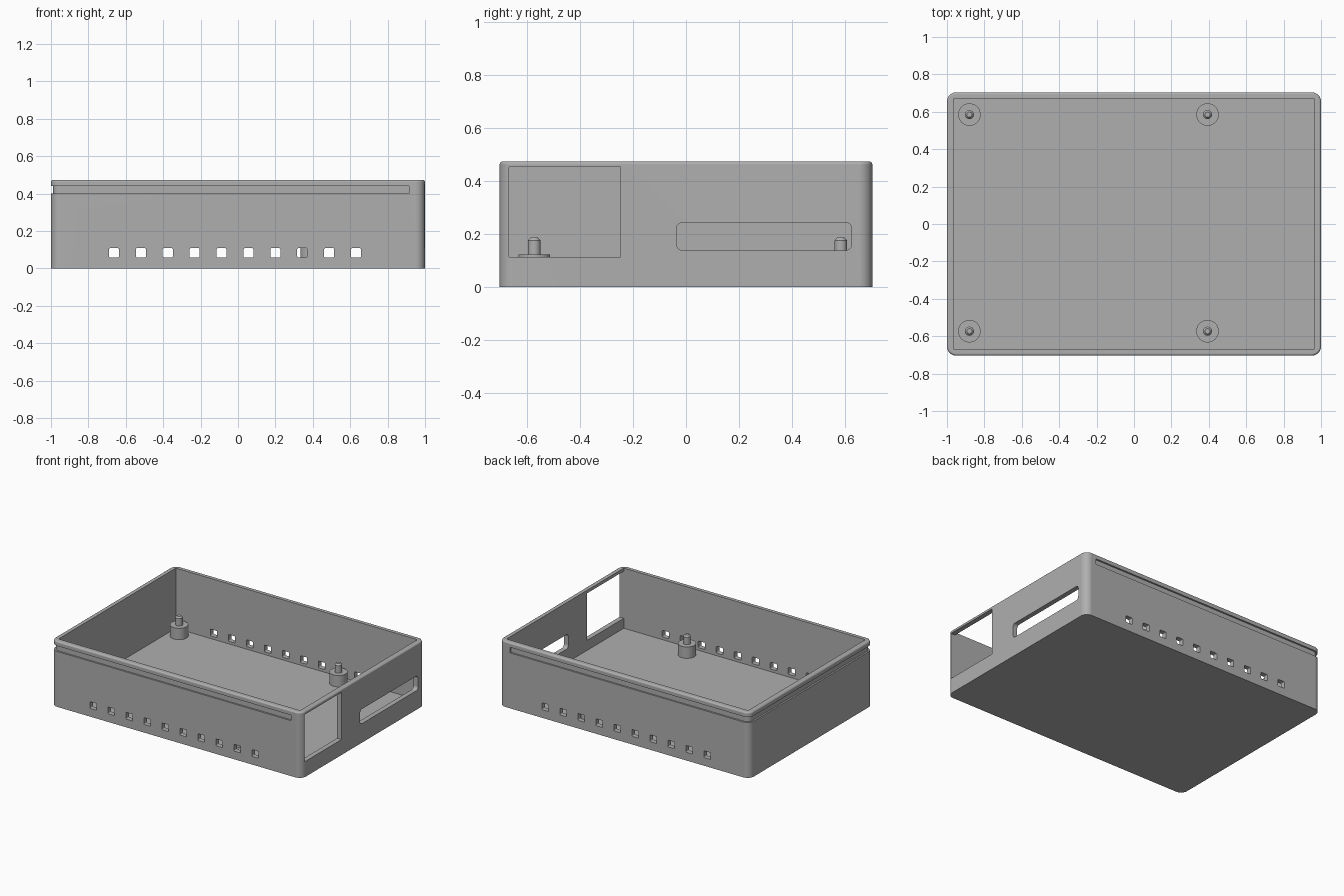
import bpy, bmesh, math
from mathutils import Vector

old = bpy.data.objects.get("Cube")
if old:
    bpy.data.objects.remove(old, do_unlink=True)

HALF_X, HALF_Y, HEIGHT = 1.0, 0.704, 0.474
WALL, FLOOR, CORNER = 0.035, 0.04, 0.05

grey = bpy.data.materials.new("plain grey")
grey.use_nodes = True
colour = (0.43, 0.43, 0.43, 1)
grey.diffuse_color = colour
grey.node_tree.nodes["Principled BSDF"].inputs["Base Color"].default_value = colour


def add_object(name, bm):
    mesh = bpy.data.meshes.new(name)
    bm.normal_update()
    bm.to_mesh(mesh)
    bm.free()
    mesh.materials.append(grey)
    obj = bpy.data.objects.new(name, mesh)
    bpy.context.collection.objects.link(obj)
    return obj


def box(name, low, high, axis=2, radius=0, rim=0):
    """Box between two corners; edges along axis rounded, top rim optional."""
    bm = bmesh.new()
    bmesh.ops.create_cube(bm, size=1)
    low, high = Vector(low), Vector(high)
    for v in bm.verts:
        v.co = Vector([lo + (c + 0.5) * (hi - lo) for c, lo, hi in zip(v.co, low, high)])
    if radius:
        edges = [e for e in bm.edges
                 if abs(e.verts[0].co[axis] - e.verts[1].co[axis]) > 1e-5]
        bmesh.ops.bevel(bm, geom=edges, offset=radius, segments=8, profile=0.5, affect='EDGES')
    if rim:
        edges = [e for e in bm.edges if all(v.co.z > high.z - 1e-5 for v in e.verts)]
        bmesh.ops.bevel(bm, geom=edges, offset=rim, segments=4, profile=0.5, affect='EDGES')
    return add_object(name, bm)


def activate(obj):
    bpy.ops.object.select_all(action='DESELECT')
    obj.select_set(True)
    bpy.context.view_layer.objects.active = obj


def cut(obj, cutter):
    activate(obj)
    mod = obj.modifiers.new("cut", 'BOOLEAN')
    mod.operation, mod.solver, mod.object = 'DIFFERENCE', 'EXACT', cutter
    bpy.ops.object.modifier_apply(modifier=mod.name)
    bpy.data.objects.remove(cutter, do_unlink=True)


def smooth(obj):
    activate(obj)
    bpy.ops.object.shade_smooth_by_angle(angle=math.radians(30))


# Open tray with rounded corners and rounded outer rim
tray = box("enclosure_tray", (-HALF_X, -HALF_Y, 0), (HALF_X, HALF_Y, HEIGHT),
           radius=CORNER, rim=0.012)
cut(tray, box("cavity_cutter", (WALL - HALF_X, WALL - HALF_Y, FLOOR),
              (HALF_X - WALL, HALF_Y - WALL, 1)))

# Lid groove around the left-hand end and along both long sides
DEPTH = 0.012
groove = box("groove_cutter", (-1.1, -0.8, 0.4), (0.915, 0.8, 0.44))
cut(groove, box("groove_core", (DEPTH - HALF_X, DEPTH - HALF_Y, 0.3),
                (HALF_X, HALF_Y - DEPTH, 0.6), radius=CORNER - DEPTH))
cut(tray, groove)

# Rectangular port and rounded slot in the end wall
cut(tray, box("port_cutter", (0.9, -0.668, 0.112), (1.1, -0.247, 0.452)))
cut(tray, box("slot_cutter", (0.9, -0.036, 0.138), (1.1, 0.626, 0.243), axis=0, radius=0.023))

# Row of vents through both long walls
for i in range(10):
    x = -0.663 + i * 0.1438
    cut(tray, box("vent_cutter", (x - 0.027, -0.8, 0.059), (x + 0.027, 0.8, 0.108),
                  axis=1, radius=0.006))
smooth(tray)
activate(tray)
normals = tray.modifiers.new("even_normals", 'WEIGHTED_NORMAL')
normals.keep_sharp = True


# Standoffs: wide post with a chamfered locating pin
def standoff(name, x, y):
    profile = [(0, FLOOR - 0.01), (0.06, FLOOR - 0.01), (0.06, 0.122), (0.024, 0.122),
               (0.024, 0.175), (0.014, 0.186), (0, 0.186)]
    bm = bmesh.new()
    verts = [bm.verts.new((r, 0, z)) for r, z in profile]
    edges = [bm.edges.new(pair) for pair in zip(verts, verts[1:])]
    bmesh.ops.spin(bm, geom=verts + edges, cent=(0, 0, 0), axis=(0, 0, 1),
                   angle=math.tau, steps=40)
    bmesh.ops.remove_doubles(bm, verts=bm.verts, dist=1e-5)
    bmesh.ops.recalc_face_normals(bm, faces=bm.faces)
    post = add_object(name, bm)
    post.location = (x, y, 0)
    smooth(post)


for end, x in (("right", -0.88), ("left", 0.393)):
    for side, y in (("front", -0.573), ("back", 0.585)):
        standoff(f"standoff_{side}_{end}", x, y)
